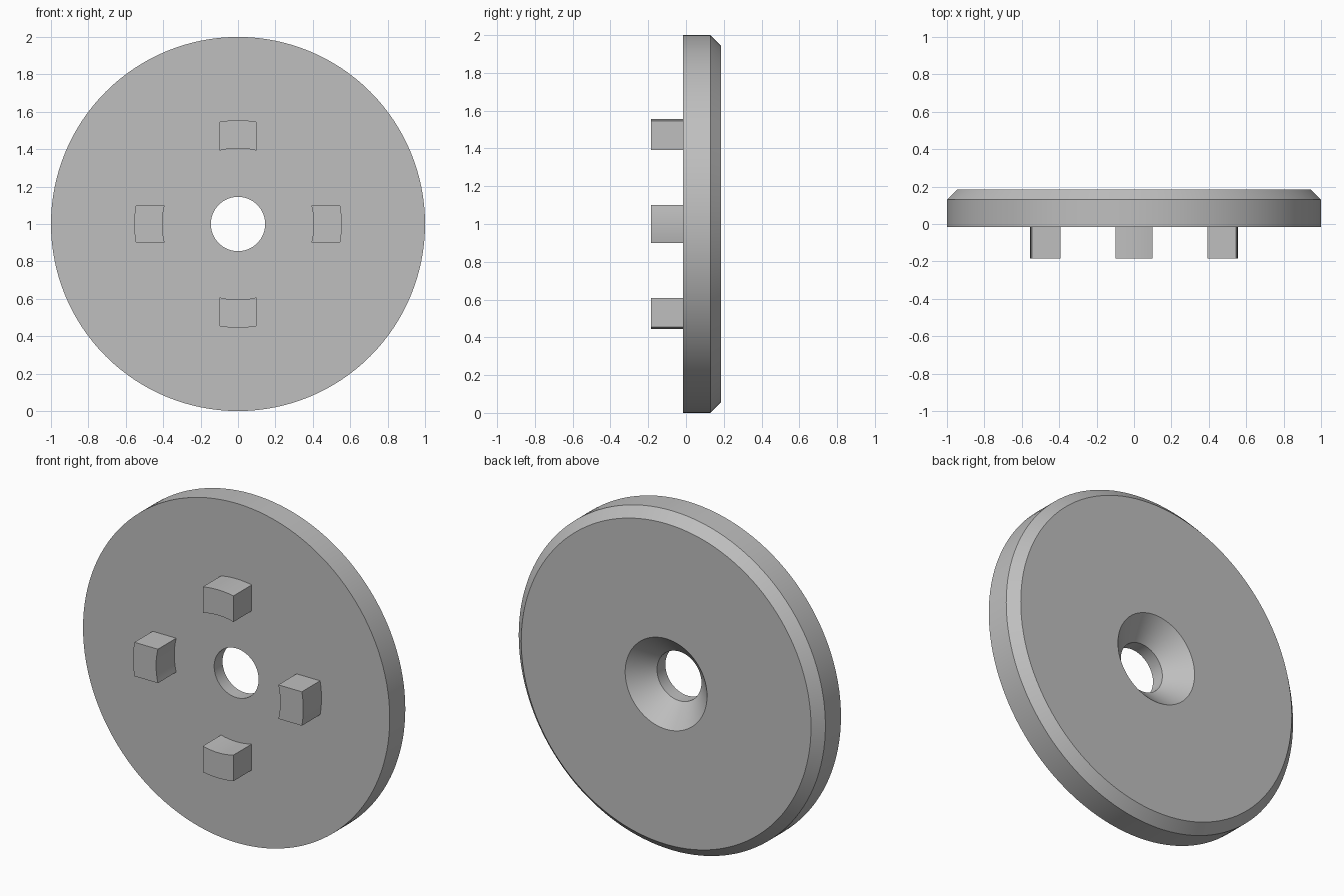
import bpy, bmesh, math
from mathutils import Matrix, Vector

if "Cube" in bpy.data.objects:
    bpy.data.objects.remove(bpy.data.objects["Cube"], do_unlink=True)

# Single plain grey
grey = bpy.data.materials.new("light_grey")
grey.use_nodes = True
grey.diffuse_color = (0.52, 0.52, 0.52, 1)
grey.node_tree.nodes["Principled BSDF"].inputs["Base Color"].default_value = grey.diffuse_color

CENTRE = Vector((0, 0, 1))
FRONT, BACK, TAB_END = -0.015, 0.185, -0.185


def finish(bm, name):
    bmesh.ops.recalc_face_normals(bm, faces=bm.faces)
    mesh = bpy.data.meshes.new(name)
    bm.to_mesh(mesh)
    bm.free()
    mesh.materials.append(grey)
    obj = bpy.data.objects.new(name, mesh)
    obj.location = CENTRE
    bpy.context.collection.objects.link(obj)
    bpy.ops.object.select_all(action='DESELECT')
    obj.select_set(True)
    bpy.context.view_layer.objects.active = obj
    bpy.ops.object.shade_smooth_by_angle(angle=math.radians(30))
    return obj


def lathe(name, profile, steps=128):
    """Spin a closed (radius, y) profile around the y axis."""
    bm = bmesh.new()
    verts = [bm.verts.new((r, y, 0)) for r, y in profile]
    edges = [bm.edges.new((v, verts[i - 1])) for i, v in enumerate(verts)]
    bmesh.ops.spin(bm, geom=verts + edges, cent=(0, 0, 0), axis=(0, 1, 0),
                   angle=math.tau, steps=steps, use_merge=True)
    bmesh.ops.remove_doubles(bm, verts=bm.verts, dist=1e-5)
    return finish(bm, name)


def arc(radius, half_width, steps=10):
    """Arc points in the xz plane, running across the tab width."""
    a = math.asin(half_width / radius)
    angles = [-a + 2 * a * i / steps for i in range(steps + 1)]
    return [(radius * math.sin(t), radius * math.cos(t)) for t in angles]


def tab(name, turn):
    """Straight-sided block with curved inner and outer faces."""
    bm = bmesh.new()
    outline = arc(0.555, 0.1) + arc(0.405, 0.1)[::-1]
    face = bm.faces.new([bm.verts.new((x, TAB_END, z)) for x, z in outline])
    ext = bmesh.ops.extrude_face_region(bm, geom=[face], use_keep_orig=True)
    moved = [g for g in ext["geom"] if isinstance(g, bmesh.types.BMVert)]
    bmesh.ops.translate(bm, verts=moved, vec=(0, FRONT - TAB_END + 0.005, 0))
    bmesh.ops.rotate(bm, verts=bm.verts, matrix=Matrix.Rotation(turn, 3, 'Y'))
    return finish(bm, name)


# Disc with chamfered back rim and countersunk hole
lathe("disc", [(0.145, FRONT), (1.0, FRONT), (1.0, 0.13), (0.945, BACK),
               (0.267, BACK), (0.145, 0.063)])

# Four locating tabs on the front
for i, side in enumerate(("top", "left", "bottom", "right")):
    tab(side + "_tab", i * math.pi / 2)
